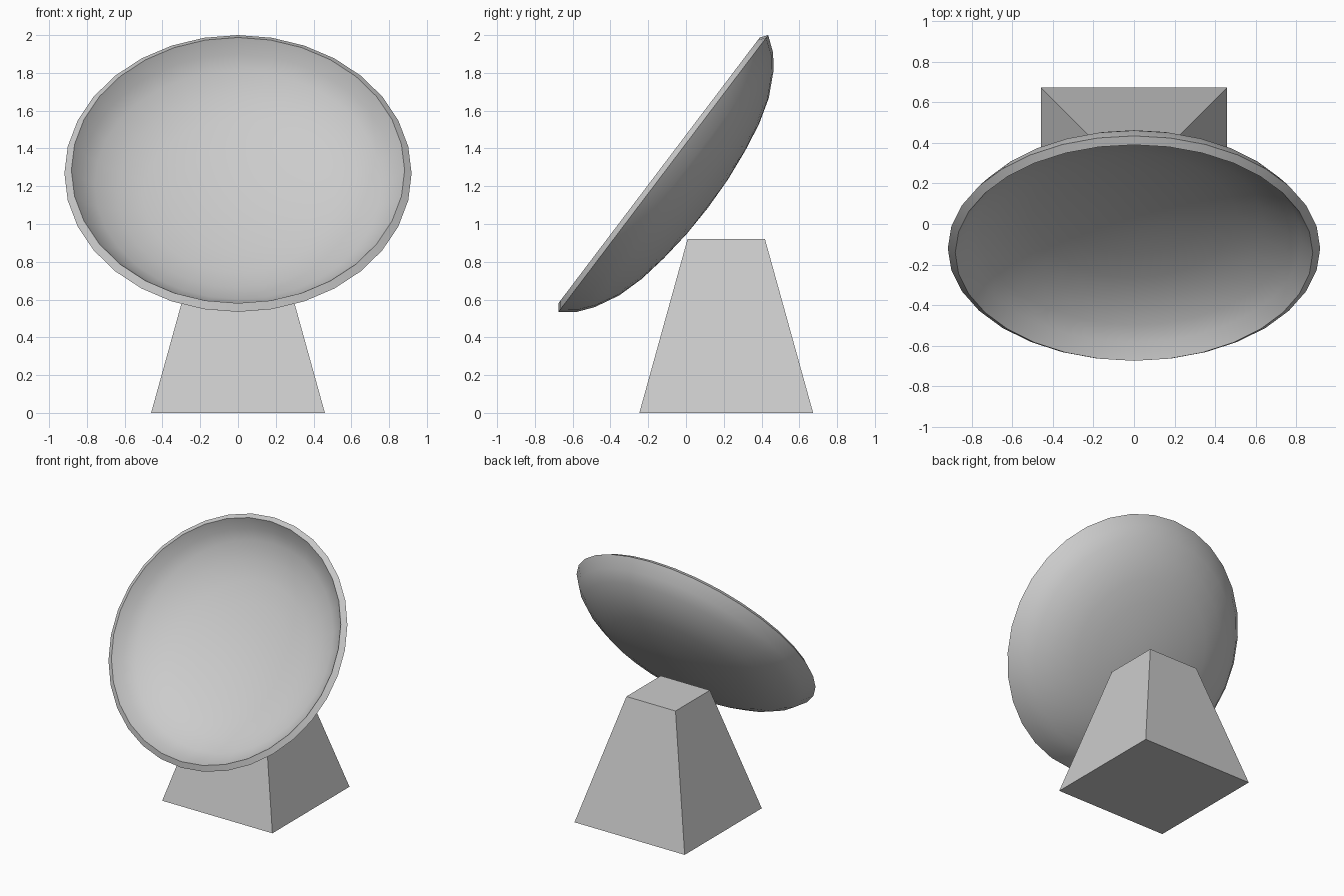
import bpy, bmesh, math

if "Cube" in bpy.data.objects:
    bpy.data.objects.remove(bpy.data.objects["Cube"])

SEGMENTS = 32
TILT = math.radians(52.85)


def add_object(name, bm):
    mesh = bpy.data.meshes.new(name)
    bm.to_mesh(mesh)
    bm.free()
    obj = bpy.data.objects.new(name, mesh)
    bpy.context.collection.objects.link(obj)
    return obj


# Dish: outer bowl profile (radius, depth) revolved, then thickened inwards
profile = [(0.919, 0.0), (0.860, 0.078), (0.783, 0.138), (0.655, 0.204),
           (0.514, 0.246), (0.357, 0.273), (0.180, 0.292)]
bm = bmesh.new()
rings = []
for r, d in profile:
    angles = [2 * math.pi * j / SEGMENTS for j in range(SEGMENTS)]
    rings.append([bm.verts.new((r * math.cos(a), r * math.sin(a), -d)) for a in angles])
apex = bm.verts.new((0, 0, -0.298))
for j in range(SEGMENTS):
    k = (j + 1) % SEGMENTS
    for upper, lower in zip(rings, rings[1:]):
        bm.faces.new((lower[j], lower[k], upper[k], upper[j]))
    bm.faces.new((apex, rings[-1][k], rings[-1][j]))
dish = add_object("dish", bm)
dish.location = (0, -0.12, 1.2675)
dish.rotation_euler = (TILT, 0, 0)
shell = dish.modifiers.new("shell", 'SOLIDIFY')
shell.thickness = 0.046
shell.offset = -1
bpy.context.view_layer.objects.active = dish
dish.select_set(True)
bpy.ops.object.modifier_apply(modifier="shell")
bpy.ops.object.shade_smooth_by_angle(angle=math.radians(35))

# Pedestal: square tapered block
bm = bmesh.new()
bmesh.ops.create_cube(bm, size=1)
for v in bm.verts:
    half = 0.205 if v.co.z > 0 else 0.46
    v.co.x *= 2 * half
    v.co.y *= 2 * half
    v.co.z = 0.92 if v.co.z > 0 else 0
pedestal = add_object("pedestal", bm)
pedestal.location = (0, 0.213, 0)
